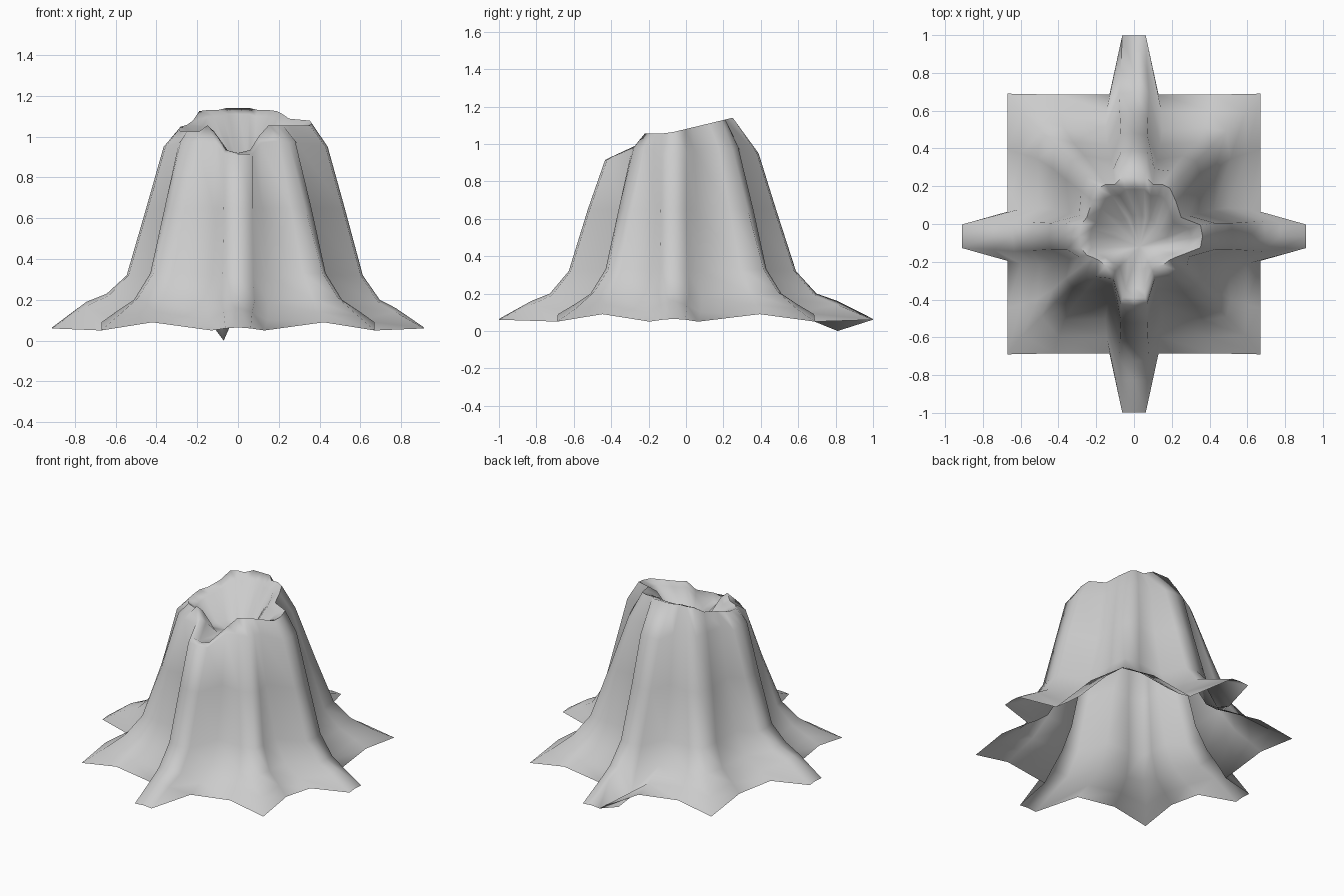
import bpy, bmesh
from mathutils import Vector

if "Cube" in bpy.data.objects:
    bpy.data.objects.remove(bpy.data.objects["Cube"])

# Vertical profiles, rim to ground: (outward, sideways, height)
RIDGE = [(.33, 0, 1.08), (.41, 0, .95), (.50, 0, .65), (.60, 0, .32), (.70, 0, .20), (.80, 0, .16), (.97, 0, .065)]
EDGE = [(.32, .06, 1.08), (.40, .07, .95), (.49, .07, .65), (.59, .075, .32), (.69, .08, .19), (.80, .07, .14), (.97, .062, .06)]
VALLEY = [(.25, .10, 1.08), (.29, .11, .97), (.34, .12, .65), (.42, .14, .32), (.50, .15, .18), (.60, .145, .10), (.685, .13, .05)]
SIDE = [(.22, .15, 1.08), (.28, .20, .98), (.36, .26, .65), (.43, .32, .33), (.51, .37, .20), (.60, .40, .14), (.685, .42, .09)]
CORNER = [(.19, .19, 1.08), (.25, .25, .97), (.33, .33, .65), (.415, .415, .33), (.49, .49, .21), (.59, .59, .12), (.675, .685, .05)]
KINDS = [RIDGE, EDGE, VALLEY, SIDE, CORNER]
SHIFT = [1, 1, 1, .4, 0]            # side roots sit slightly forward
ORDER = [(3, -1), (2, -1), (1, -1), (0, 1), (1, 1), (2, 1), (3, 1), (4, 1)]
# Root directions with buttress scale at the top and at the tip
AXES = {"E": ((1, 0), 1.10, .94), "N": ((0, 1), .93, 1.03),
        "W": ((-1, 0), .88, .94), "S": ((0, -1), 1.06, 1.03)}


def column(name, kind, side):
    (dx, dy), top, tip = AXES[name]
    pts = []
    for i, (u, v, z) in enumerate(KINDS[kind]):
        if kind < 2:
            u *= top + (tip - top) * i / 6
        if i == 0 and name == "N":   # thicker back wall
            u = min(u, .25 if kind < 2 else .21)
        if i == 0 and name == "S" and kind < 2:
            u = .39                  # notch cuts nearly to the front
        x = dx * u - dy * v * side
        y = dy * u + dx * v * side
        if name in "EW":
            y -= .065 * SHIFT[kind]
            if kind in (2, 3) and i == 6:
                x = dx * .67
        if kind == 4 and i == 6:     # square ground sheet
            x, y = (.67 if x > 0 else -.67), (.69 if y > 0 else -.69)
        if i == 0:                   # uneven rim with a front notch
            z = 1.08 + .24 * max(y, -.1)
            if name == "W":
                z -= .03
            if name == "S" and kind < 3:
                z = (.92, .935, 1.0)[kind]
        if name == "S" and kind < 2 and i == 1:
            z = .915
        if name == "W" and kind < 2 and i in (4, 5):
            z += .03
        if name == "N" and kind == 1 and side > 0 and i in (4, 5):
            z = (.05, .0)[i - 4]     # folded back root
        pts.append(Vector((x, y, z)))
    return pts


cols = [column(n, k, s) for n in AXES for k, s in ORDER]
bm = bmesh.new()
centre = Vector((.03, -.12, .90))


def ring(points):
    return [bm.verts.new(p) for p in points]


# Hollow: sloping inner wall down to a shallow floor
def hollow(c, f, drop):
    p = centre.lerp(c[0], f)
    p.z = max(min(c[0].z, .90), c[0].z - drop)
    return p


rings = [ring(hollow(c, .45, .3) for c in cols), ring(hollow(c, .82, .03) for c in cols)]
rings += [ring(c[i] for c in cols) for i in range(7)]
n = len(cols)
for a, b in zip(rings, rings[1:]):
    for i in range(n):
        j = (i + 1) % n
        bm.faces.new((a[i], b[i], b[j], a[j]))
mid = bm.verts.new(centre)
for i in range(n):
    bm.faces.new((mid, rings[0][i], rings[0][(i + 1) % n]))

# Hollow tree stump with spreading roots, open underneath
me = bpy.data.meshes.new("tree_stump")
bm.normal_update()
bm.to_mesh(me)
bm.free()
ob = bpy.data.objects.new("tree_stump", me)
bpy.context.collection.objects.link(ob)
bpy.context.view_layer.objects.active = ob
ob.select_set(True)
bpy.ops.object.shade_smooth_by_angle(angle=1.4)
